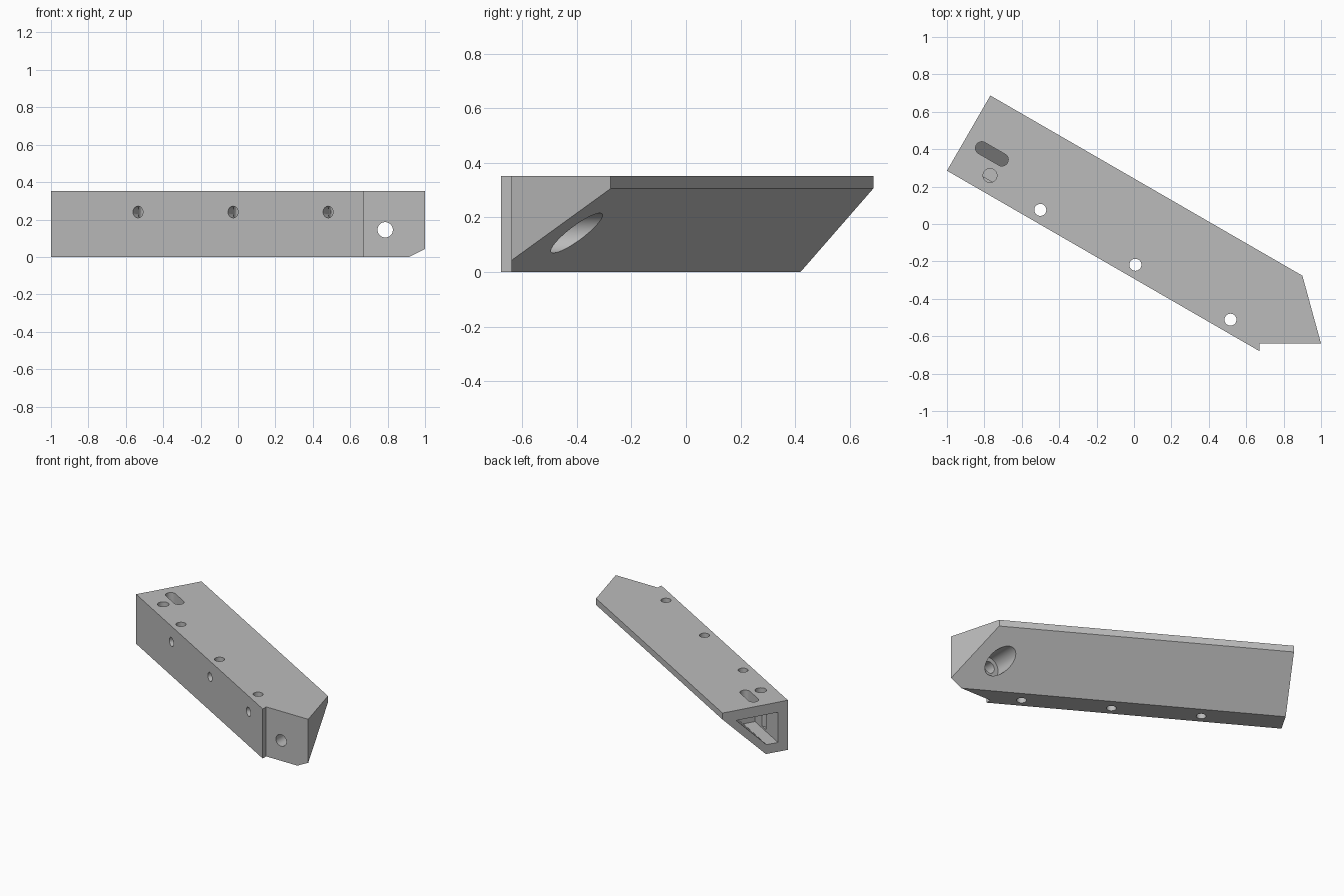
import bpy, bmesh, math
from mathutils import Matrix, Vector

cube = bpy.data.objects.get("Cube")
if cube:
    bpy.data.objects.remove(cube, do_unlink=True)

grey = bpy.data.materials.new("plain_grey")
grey.use_nodes = True
colour = (0.5, 0.5, 0.5, 1)
grey.diffuse_color = colour
grey.node_tree.nodes["Principled BSDF"].inputs["Base Color"].default_value = colour

# Bar frame: x along the bar, y across it from the front wall, z up
BAR = Matrix.Translation((-1, 0.285, 0)) @ Matrix.Rotation(math.radians(-30), 4, "Z")
WORLD = Matrix.Identity(4)


def prism(name, points, sweep, frame):
    """Closed solid made by sweeping a flat outline along a vector."""
    bm = bmesh.new()
    face = bm.faces.new([bm.verts.new(p) for p in points])
    swept = bmesh.ops.extrude_face_region(bm, geom=[face])["geom"]
    bmesh.ops.translate(bm, vec=sweep, verts=[v for v in swept if isinstance(v, bmesh.types.BMVert)])
    bmesh.ops.transform(bm, matrix=frame, verts=bm.verts)
    bmesh.ops.recalc_face_normals(bm, faces=bm.faces)
    mesh = bpy.data.meshes.new(name)
    bm.to_mesh(mesh)
    bm.free()
    mesh.materials.append(grey)
    obj = bpy.data.objects.new(name, mesh)
    bpy.context.collection.objects.link(obj)
    return obj


def drill(start, end, radius, frame, stretch=0):
    """Round cutter between two points; stretch turns it into a slot along x."""
    start, end = Vector(start), Vector(end)
    axis = end - start
    turn = axis.to_track_quat("Z", "Y")
    ring = []
    steps = 48
    for i in range(steps):
        a = math.tau * (i + 0.5) / steps
        p = turn @ Vector((radius * math.cos(a), radius * math.sin(a), 0))
        if stretch:
            p.x += math.copysign(stretch / 2, p.x)
        ring.append(start + p)
    return prism("drill", ring, axis, frame)


# Bar with a chamfered underside
section = [(0, 0), (0.156, 0), (0.464, 0.306), (0.464, 0.352), (0, 0.352)]
bar = prism("angled_bar", [(0, y, z) for y, z in section], (2.4, 0, 0), BAR)

# Slanted far end and flat mounting face with its small step
cutters = [
    prism("end_cut", [(0.8, 0.09, -1), (1.1, -1.005, -1), (2, -1.005, -1), (2, 0.09, -1)],
          (0, 0, 2), WORLD),
    prism("step_cut", [(0.67, -0.64, -1), (1.5, -0.64, -1), (1.5, -1.3, -1), (0.67, -1.3, -1)],
          (0, 0, 2), WORLD),
]

# Pocket in the near end, following the outer section
pocket = [(0.07, 0.066), (0.152, 0.066), (0.366, 0.28), (0.07, 0.28)]
cutters.append(prism("pocket", [(-0.1, y, z) for y, z in pocket], (0.45, 0, 0), BAR))

# Slot and round opening above the pocket
cutters.append(drill((0.163, 0.198, 0.2), (0.163, 0.198, 0.5), 0.034, BAR, 0.124))
cutters.append(drill((0.212, 0.093, 0.08), (0.212, 0.093, 0.5), 0.037, BAR))

# Vertical through holes, each met by a hole from the front
for x in (0.537, 1.124, 1.711):
    cutters.append(drill((x, 0.068, -0.2), (x, 0.068, 0.5), 0.032, BAR))
    cutters.append(drill((x, -0.2, 0.24), (x, 0.08, 0.24), 0.031, BAR))

# Mounting hole with a wide recess from behind
cutters.append(drill((0.787, -1, 0.145), (0.787, -0.45, 0.145), 0.041, WORLD))
cutters.append(drill((0.787, -0.51, 0.143), (0.787, 0.2, 0.143), 0.073, WORLD))

bpy.context.view_layer.objects.active = bar
for cutter in cutters:
    mod = bar.modifiers.new("cut", "BOOLEAN")
    mod.operation = "DIFFERENCE"
    mod.solver = "EXACT"
    mod.object = cutter
    bpy.ops.object.modifier_apply(modifier=mod.name)
    bpy.data.objects.remove(cutter, do_unlink=True)

bpy.ops.object.select_all(action="DESELECT")
bar.select_set(True)
bpy.ops.object.shade_smooth_by_angle(angle=math.radians(30))
